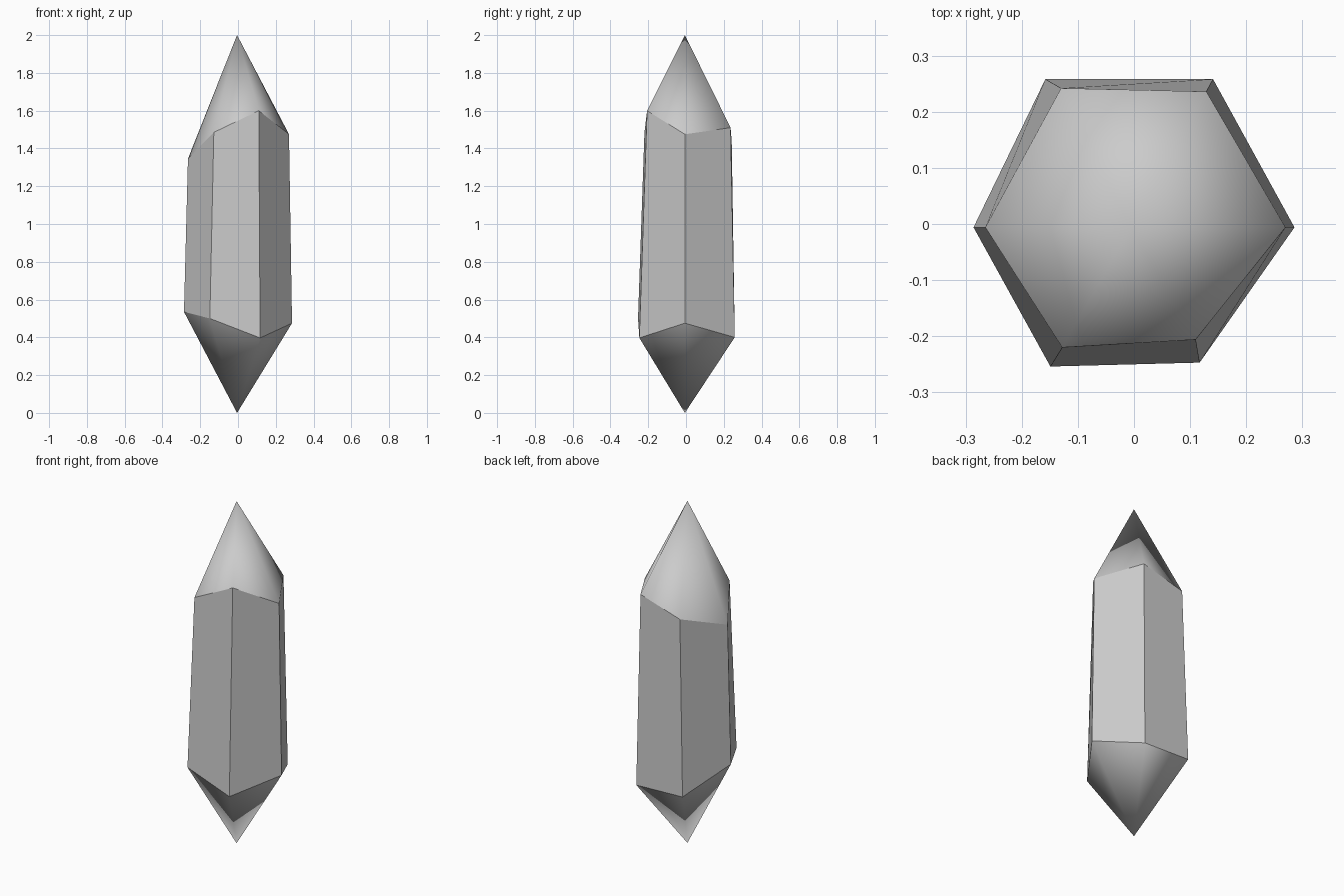
import bpy, bmesh

if "Cube" in bpy.data.objects:
    bpy.data.objects.remove(bpy.data.objects["Cube"])

# Irregular hexagonal rings, counter-clockwise from the right corner
LOWER = [(0.286, -0.006, 0.475), (0.141, 0.258, 0.40), (-0.158, 0.258, 0.41),
         (-0.286, -0.006, 0.535), (-0.149, -0.254, 0.50), (0.117, -0.247, 0.397)]
UPPER = [(0.270, -0.006, 1.475), (0.129, 0.236, 1.51), (-0.130, 0.242, 1.435),
         (-0.265, -0.006, 1.345), (-0.128, -0.220, 1.485), (0.110, -0.206, 1.60)]

bm = bmesh.new()
low = [bm.verts.new(p) for p in LOWER]
up = [bm.verts.new(p) for p in UPPER]
foot = bm.verts.new((-0.005, -0.006, 0.0))
tip = bm.verts.new((-0.005, -0.006, 2.0))

for i in range(6):
    j = (i + 1) % 6
    # Flat side facet
    bm.faces.new((low[i], low[j], up[j], up[i])).smooth = False
    # Smooth pointed ends
    bm.faces.new((up[i], up[j], tip)).smooth = True
    bm.faces.new((low[j], low[i], foot)).smooth = True

# Keep the rings and side edges crisp
for e in bm.edges:
    e.smooth = tip in e.verts or foot in e.verts

mesh = bpy.data.meshes.new("crystal")
bm.to_mesh(mesh)
bm.free()
crystal = bpy.data.objects.new("crystal", mesh)
bpy.context.collection.objects.link(crystal)
